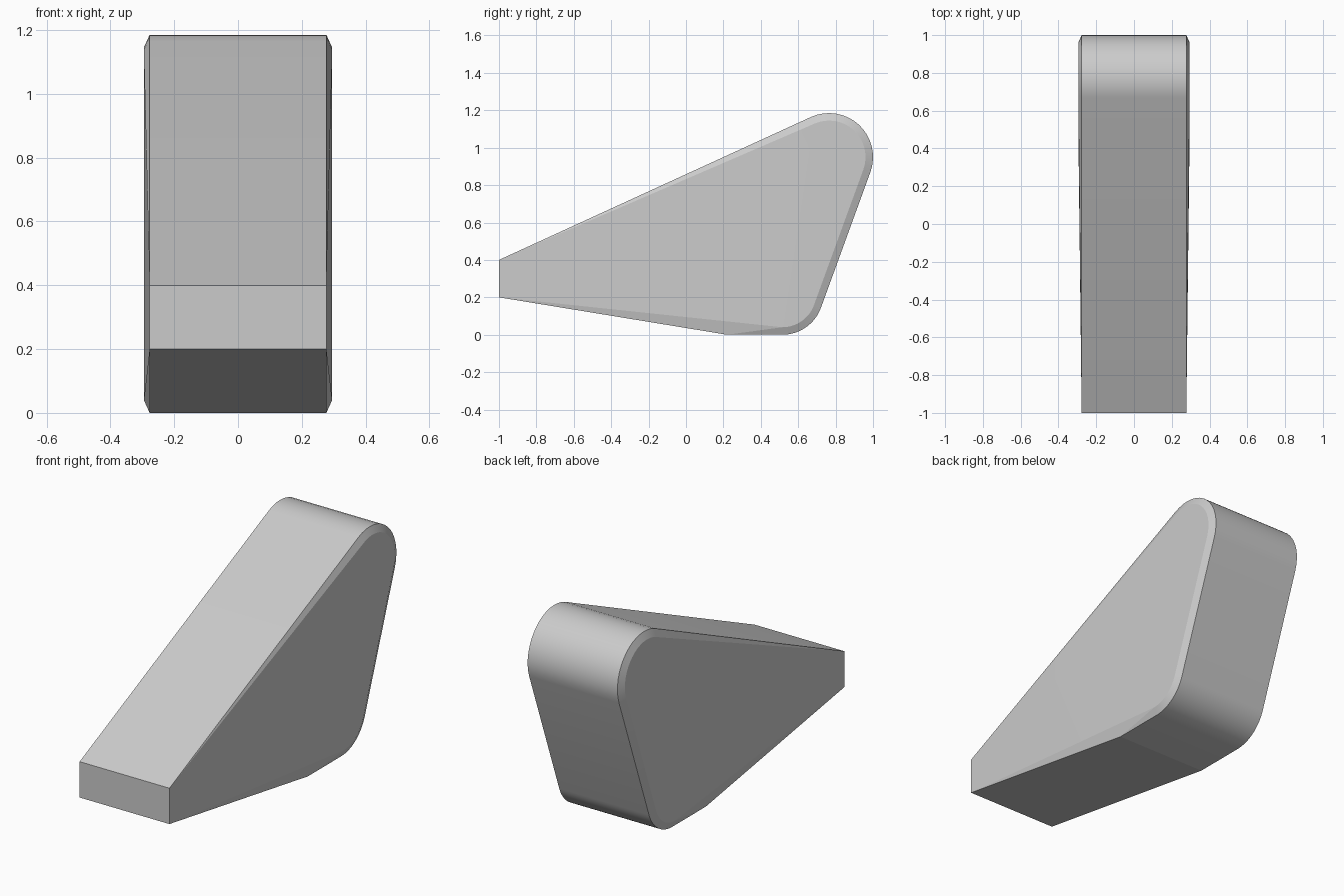
import bpy, bmesh
from math import sin, cos, radians

if "Cube" in bpy.data.objects:
    bpy.data.objects.remove(bpy.data.objects["Cube"])

HALF, BULGE = 0.277, 0.295   # half width at the rim / at the raised cheek
INSET = 0.04                 # width of the chamfer around the cheek
SEG = 16


def arc(cy, cz, r, a0, a1):
    return [(cy + r * cos(radians(a0 + (a1 - a0) * i / SEG)),
             cz + r * sin(radians(a0 + (a1 - a0) * i / SEG))) for i in range(SEG + 1)]


def rounded_end(inset):
    """Lower then upper rounded corner, seen from the side (y, z)."""
    return (arc(0.515, 0.22, 0.22 - inset, -90, -20.1)
            + arc(0.765, 0.95, 0.235 - inset, -20.1, 114.6))


bm = bmesh.new()
rims = []
for s in (-1, 1):
    def add(points, x):
        return [bm.verts.new((s * x, y, z)) for y, z in points]
    # outline of the wedge and the inset outline of its cheek
    low, keel = add([(-1, 0.2), (0.22, 0)], HALF)
    outer = add(rounded_end(0), HALF)
    high, = add([(-1, 0.4)], HALF)
    inner = add(rounded_end(INSET), BULGE)
    # chamfer strip, tapering to nothing at the front
    for i in range(len(outer) - 1):
        bm.faces.new((outer[i], outer[i + 1], inner[i + 1], inner[i]))
    bm.faces.new((outer[-1], high, inner[-1]))
    bm.faces.new((low, keel, inner[0]))
    bm.faces.new((keel, outer[0], inner[0]))
    # cheek
    bm.faces.new((low, inner[0], inner[-1], high))
    bm.faces.new(inner)
    rims.append([low, keel] + outer + [high])

# outer band joining both sides
left, right = rims
n = len(left)
for i in range(n):
    j = (i + 1) % n
    bm.faces.new((left[i], left[j], right[j], right[i]))
bmesh.ops.recalc_face_normals(bm, faces=bm.faces)

mesh = bpy.data.meshes.new("rounded_wedge")
bm.to_mesh(mesh)
bm.free()
wedge = bpy.data.objects.new("rounded_wedge", mesh)
bpy.context.collection.objects.link(wedge)
bpy.context.view_layer.objects.active = wedge
wedge.select_set(True)
bpy.ops.object.shade_smooth_by_angle(angle=radians(8.9))
